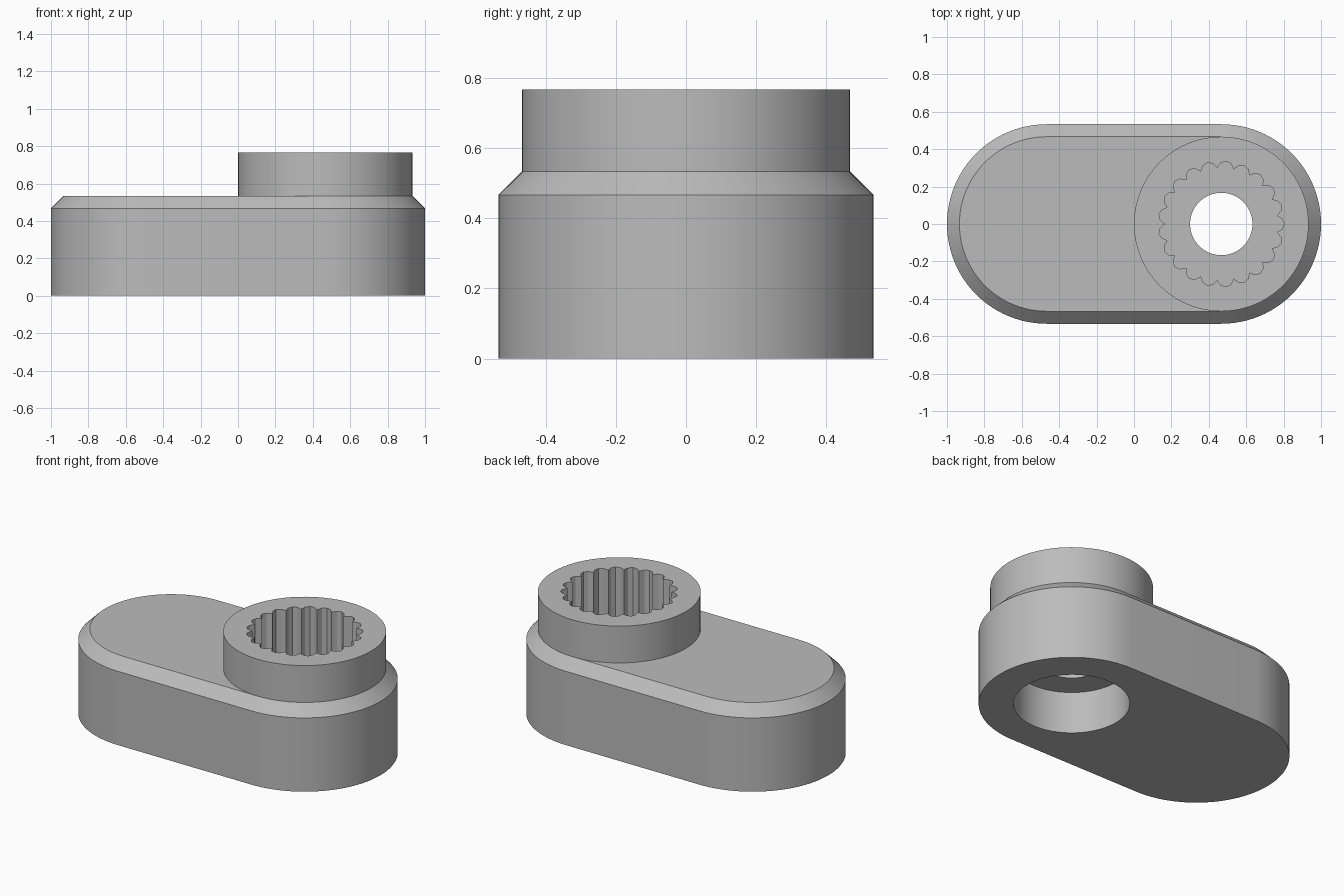
import bpy, bmesh, math
from math import pi, cos, sin

if "Cube" in bpy.data.objects:
    bpy.data.objects.remove(bpy.data.objects["Cube"])

U = 1 / 15            # design unit
CX = 7 * U            # centre of each rounded end
TEETH = 21

grey = bpy.data.materials.new("plain grey")
grey.use_nodes = True
grey.diffuse_color = (0.5, 0.5, 0.5, 1)
grey.node_tree.nodes["Principled BSDF"].inputs["Base Color"].default_value = grey.diffuse_color


def arc(cx, r, start, end, n):
    return [(cx + r * cos(start + (end - start) * i / n),
             r * sin(start + (end - start) * i / n)) for i in range(n + 1)]


def stadium(r):
    return arc(CX, r, -pi / 2, pi / 2, 48) + arc(-CX, r, pi / 2, 3 * pi / 2, 48)


def circle(r):
    return arc(CX, r, 0, 2 * pi, 96)[:-1]


def spline_outline():
    # rounded outer grooves separated by pointed inward teeth
    pts = []
    for i in range(TEETH):
        for step, r in ((-0.5, 4.5), (-0.27, 4.9), (0, 5.05), (0.27, 4.9)):
            a = 2 * pi * (i + step) / TEETH
            pts.append((CX + r * U * cos(a), r * U * sin(a)))
    return pts


def loft(name, sections):
    """Solid through (outline, height) sections with equal point counts."""
    bm = bmesh.new()
    rings = [[bm.verts.new((x, y, z)) for x, y in pts] for pts, z in sections]
    n = len(rings[0])
    for low, high in zip(rings, rings[1:]):
        for i in range(n):
            j = (i + 1) % n
            bm.faces.new((low[i], low[j], high[j], high[i]))
    bm.faces.new(rings[0][::-1])
    bm.faces.new(rings[-1])
    mesh = bpy.data.meshes.new(name)
    bm.to_mesh(mesh)
    bm.free()
    mesh.materials.append(grey)
    ob = bpy.data.objects.new(name, mesh)
    bpy.context.collection.objects.link(ob)
    return ob


def cut(ob, cutters):
    for c in cutters:
        mod = ob.modifiers.new(c.name, "BOOLEAN")
        mod.operation = "DIFFERENCE"
        mod.solver = "EXACT"
        mod.object = c
    deps = bpy.context.evaluated_depsgraph_get()
    mesh = bpy.data.meshes.new_from_object(ob.evaluated_get(deps))
    ob.modifiers.clear()
    ob.data = mesh


# Arm body with chamfered rim, and raised hub
body = loft("arm_body", [(stadium(8 * U), 0), (stadium(8 * U), 7 * U), (stadium(7 * U), 8 * U)])
hub = loft("hub", [(circle(7 * U), 8 * U), (circle(7 * U), 11.5 * U)])

# Screw recess underneath, screw hole and toothed socket
recess = loft("recess_cutter", [(circle(5 * U), -1), (circle(5 * U), 4 * U)])
hole = loft("hole_cutter", [(circle(2.5 * U), -1), (circle(2.5 * U), 2)])
socket = loft("socket_cutter", [(spline_outline(), 5.5 * U), (spline_outline(), 2)])
cut(body, [recess, hole, socket])
cut(hub, [socket])
for c in (recess, hole, socket):
    bpy.data.objects.remove(c)

# Smooth curved walls, sharp edges kept
for ob in (body, hub):
    bpy.ops.object.select_all(action="DESELECT")
    ob.select_set(True)
    bpy.context.view_layer.objects.active = ob
    bpy.ops.object.shade_smooth_by_angle(angle=math.radians(20))
